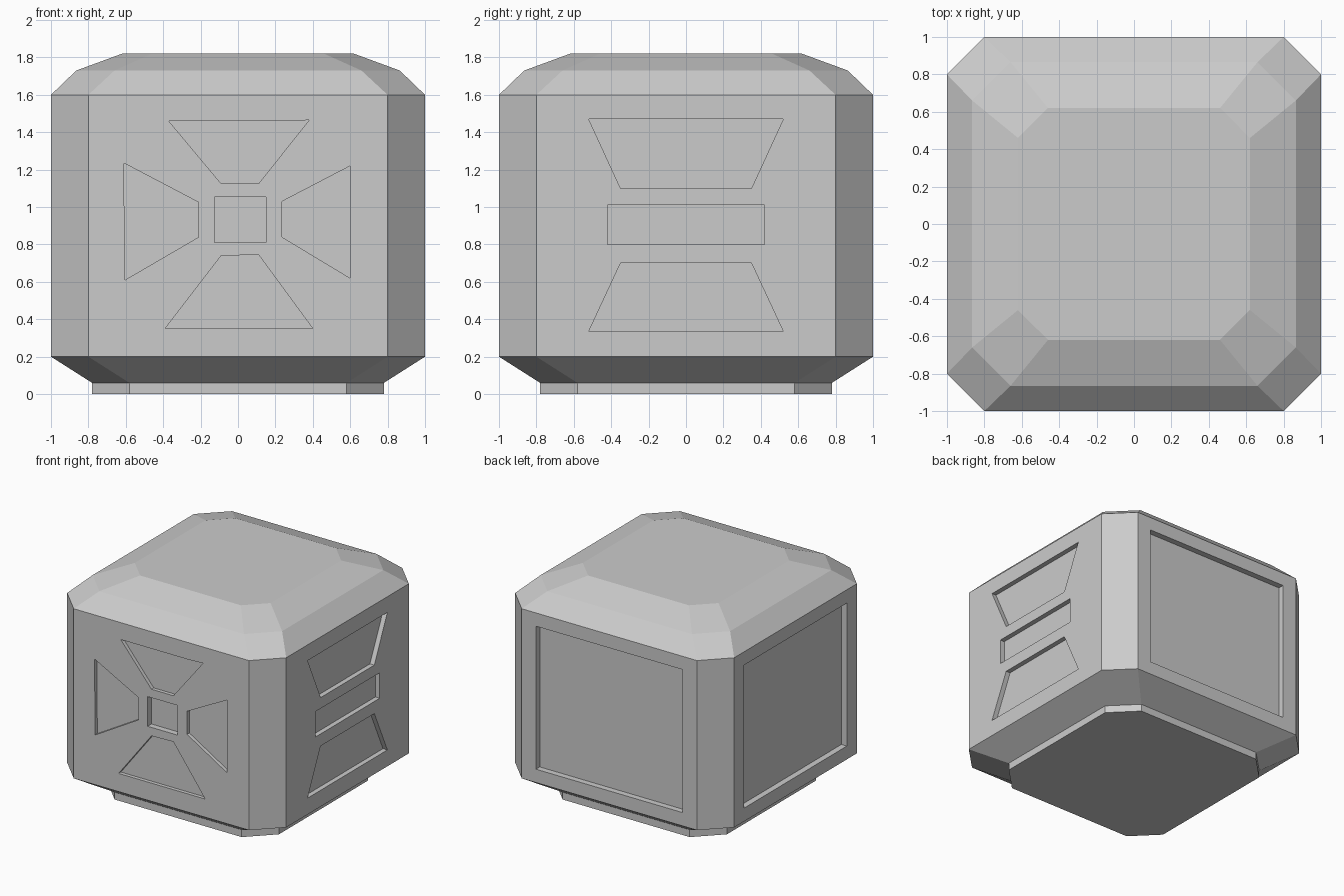
import bpy, bmesh

if "Cube" in bpy.data.objects:
    bpy.data.objects.remove(bpy.data.objects["Cube"])


def make_object(name, bm):
    bmesh.ops.recalc_face_normals(bm, faces=bm.faces)
    mesh = bpy.data.meshes.new(name)
    bm.to_mesh(mesh)
    bm.free()
    obj = bpy.data.objects.new(name, mesh)
    bpy.context.collection.objects.link(obj)
    return obj


def octagon(a, b):
    return [(a, -b), (a, b), (b, a), (-b, a), (-a, b), (-a, -b), (-b, -a), (b, -a)]


def loft(bm, rings):
    """Skin a stack of equal-sized point rings and cap both ends."""
    rings = [[bm.verts.new(p) for p in ring] for ring in rings]
    n = len(rings[0])
    for lo, hi in zip(rings, rings[1:]):
        for i in range(n):
            j = (i + 1) % n
            bm.faces.new((lo[i], lo[j], hi[j], hi[i]))
    bm.faces.new(rings[0])
    bm.faces.new(rings[-1])


# Crate shell: foot plate, sloped underside, walls and two-step lid
# Each row: z, half width, half length of the straight edge
profile = [
    (0.00, 0.78, 0.58),
    (0.06, 0.78, 0.58),
    (0.20, 1.00, 0.80),
    (1.60, 1.00, 0.80),
    (1.73, 0.865, 0.66),
    (1.82, 0.62, 0.46),
]
bm = bmesh.new()
loft(bm, [[(x, y, z) for x, y in octagon(a, b)] for z, a, b in profile])
body = make_object("crate_body", bm)

# Recess placement on each wall: (u across, v up, d inward)
SIDES = {
    "front": lambda u, v, d: (u, -1 + d, v),
    "right": lambda u, v, d: (1 - d, u, v),
    "back": lambda u, v, d: (u, 1 - d, v),
    "left": lambda u, v, d: (-1 + d, u, v),
}


def rect(u0, u1, v0, v1):
    return [(u0, v0), (u1, v0), (u1, v1), (u0, v1)]


def trapezoid(top, bottom, v0, v1):
    return [(-bottom, v0), (bottom, v0), (top, v1), (-top, v1)]


recesses = [
    # front: four flared slots around a small square
    ("front", 0.03, [(-0.37, 1.46), (0.26, 1.46), (0.38, 1.465), (0.11, 1.125), (-0.09, 1.125)]),
    ("front", 0.03, [(-0.09, 0.74), (0.11, 0.745), (0.40, 0.35), (-0.39, 0.35)]),
    ("front", 0.03, [(-0.61, 1.235), (-0.21, 1.025), (-0.21, 0.84), (-0.605, 0.61)]),
    ("front", 0.03, [(0.60, 1.22), (0.235, 1.03), (0.235, 0.84), (0.60, 0.62)]),
    ("front", 0.05, rect(-0.125, 0.15, 0.81, 1.055)),
    # right: two trapezoids and a bar
    ("right", 0.04, trapezoid(0.52, 0.35, 1.10, 1.47)),
    ("right", 0.04, rect(-0.42, 0.42, 0.80, 1.01)),
    ("right", 0.04, trapezoid(0.35, 0.52, 0.335, 0.70)),
    # back and left: large square panels
    ("back", 0.05, rect(-0.67, 0.67, 0.31, 1.49)),
    ("left", 0.05, rect(-0.67, 0.67, 0.31, 1.49)),
]
bm = bmesh.new()
for side, depth, outline in recesses:
    place = SIDES[side]
    loft(bm, [[place(u, v, d) for u, v in outline] for d in (-0.1, depth)])
cutter = make_object("recess_cutter", bm)
cutter.hide_render = True

# Carve the recesses, then drop the cutter
mod = body.modifiers.new("recesses", 'BOOLEAN')
mod.operation = 'DIFFERENCE'
mod.solver = 'EXACT'
mod.object = cutter
bpy.context.view_layer.objects.active = body
bpy.ops.object.modifier_apply(modifier=mod.name)
bpy.data.objects.remove(cutter)
